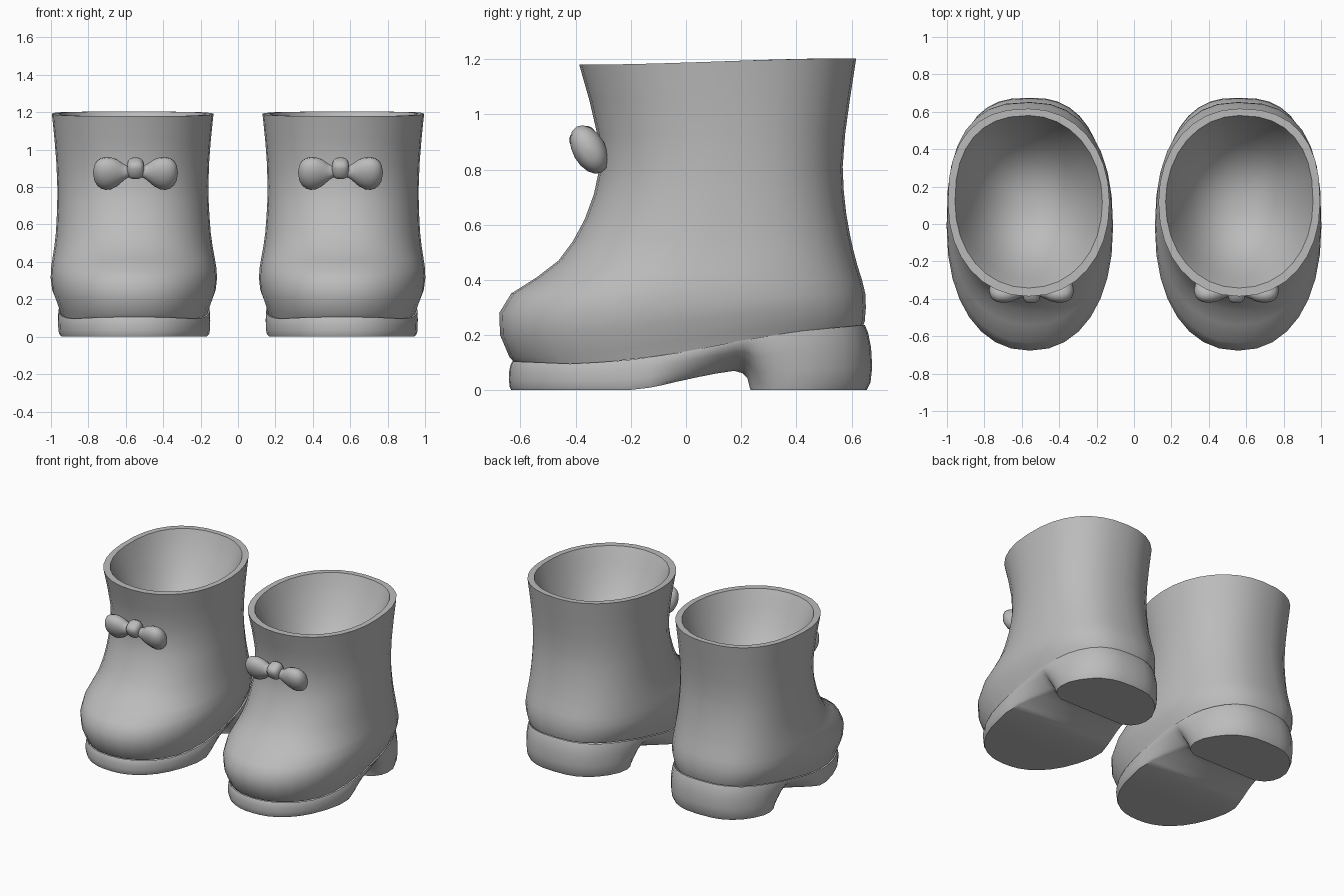
import bpy, bmesh, math
from mathutils import Vector, Matrix

if "Cube" in bpy.data.objects:
    bpy.data.objects.remove(bpy.data.objects["Cube"])

grey = bpy.data.materials.new("soft grey")
grey.diffuse_color = (0.5, 0.5, 0.5, 1)
grey.use_nodes = True
grey.node_tree.nodes["Principled BSDF"].inputs["Base Color"].default_value = grey.diffuse_color
SEG = 32
TOE, OUTER_HEEL, INNER_HEEL = 2.22, 2.75, 2.4   # plan roundness exponents


def smooth(t):
    t = min(max(t, 0), 1)
    return t * t * (3 - 2 * t)


def interp(table, v):
    for (a, p), (b, q) in zip(table, table[1:]):
        if v <= b:
            return p + (q - p) * max(0, (v - a) / (b - a))
    return table[-1][1]


def finish(bm, name, angle):
    bmesh.ops.remove_doubles(bm, verts=bm.verts, dist=1e-5)
    bmesh.ops.recalc_face_normals(bm, faces=bm.faces)
    mesh = bpy.data.meshes.new(name)
    bm.to_mesh(mesh)
    bm.free()
    mesh.materials.append(grey)
    ob = bpy.data.objects.new(name, mesh)
    bpy.context.collection.objects.link(ob)
    bpy.ops.object.select_all(action='DESELECT')
    ob.select_set(True)
    bpy.context.view_layer.objects.active = ob
    bpy.ops.object.shade_smooth_by_angle(angle=math.radians(angle))
    return ob


def bridge(bm, rings):
    for r, s in zip(rings, rings[1:]):
        n = len(r)
        for i in range(n):
            j = (i + 1) % n
            bm.faces.new((r[i], r[j], s[j], s[i]))


def plan(t, heel):
    """Half width (0..1) of the foot outline at t = 0 toe .. 1 heel."""
    k = 2 * t - 1
    n = TOE + 0.06 if k < 0 else heel
    return max(0, 1 - abs(k) ** n) ** (1 / n)


# Height of the welt line along the foot
SEAM = [(-0.64, 0.105), (-0.4, 0.095), (-0.2, 0.11), (0, 0.14),
        (0.2, 0.18), (0.4, 0.213), (0.65, 0.237)]


def make_upper(side):
    # front z, front y, back z, back y, half width
    outer = [(0.12, -0.64, 0.25, 0.648, 0.412), (0.2, -0.674, 0.3, 0.652, 0.437),
             (0.28, -0.677, 0.35, 0.65, 0.445), (0.35, -0.634, 0.4, 0.638, 0.441),
             (0.41, -0.54, 0.45, 0.622, 0.432), (0.47, -0.462, 0.51, 0.606, 0.422),
             (0.54, -0.41, 0.57, 0.593, 0.414), (0.62, -0.367, 0.64, 0.581, 0.409),
             (0.71, -0.334, 0.72, 0.572, 0.405), (0.8, -0.315, 0.81, 0.568, 0.404),
             (0.92, -0.32, 0.93, 0.577, 0.408), (1.05, -0.35, 1.06, 0.595, 0.418),
             (1.18, -0.387, 1.203, 0.617, 0.432)]
    # cuff rim, then the lining as a rounded bowl
    inner = [(1.18, -0.342, 1.203, 0.58, 0.394)]
    for c in (0.95, 0.88, 0.78, 0.65, 0.48, 0.28, 0.1):
        z = 1.19 - 0.42 * (1 - c ** 2.6)
        inner.append((z, 0.118 - 0.46 * c, z, 0.118 + 0.46 * c, 0.394 * c))
    bm = bmesh.new()
    rings = []

    def ring(fz, fy, bz, by, hw, seam=False, ease=0.0):
        out = []
        for i in range(SEG):
            a = 2 * math.pi * i / SEG
            c, s = math.cos(a), math.sin(a)
            n = TOE - 0.1 * ease if c > 0 else (OUTER_HEEL if s * side > 0 else INNER_HEEL) - 0.3 * ease
            c = math.copysign(abs(c) ** (2 / n), c)
            s = math.copysign(abs(s) ** (2 / n), s)
            t = (1 - c) / 2
            y = fy + (by - fy) * t
            z = interp(SEAM, y) if seam else fz + (bz - fz) * smooth(t)
            x = hw * s + side * (0.555 + 0.008 * smooth(z))
            out.append(bm.verts.new((x, y, z)))
        rings.append(out)

    ring(0, -0.626, 0, 0.643, 0.398, True)
    for row in outer:
        ring(*row, ease=smooth(row[0]))
    for row in inner:
        ring(*row, ease=1.2)
    bridge(bm, rings)
    bm.faces.new(rings[-1])
    return finish(bm, "boot_upper", 50)


# Underside height: flat tread, raised arch, vertical heel breast
UNDER = [(-0.2, 0), (-0.12, 0.012), (0, 0.04), (0.1, 0.06), (0.17, 0.07), (0.2, 0.062),
         (0.218, 0.045), (0.23, 0.0)]
# Narrowing under the arch and at the rounded heel corners
PINCH = [(-0.14, 1), (-0.06, 0.95), (0.02, 0.86), (0.12, 0.74), (0.2, 0.66), (0.23, 0.64),
         (0.26, 0.79), (0.3, 0.89), (0.36, 0.96), (0.43, 1)]
STATIONS = [-0.645, -0.642, -0.63, -0.605, -0.57, -0.51, -0.43, -0.33, -0.22, -0.14, -0.1, -0.04,
            0.04, 0.11, 0.17, 0.2, 0.218, 0.23, 0.243, 0.26, 0.28, 0.31, 0.36, 0.43, 0.5, 0.56,
            0.605, 0.635, 0.65, 0.655]


def make_sole(side):
    # drop from welt to ground, front y, back y, half width
    layers = [(0, -0.63, 0.648, 0.403), (0.12, -0.636, 0.66, 0.408), (0.35, -0.641, 0.671, 0.412),
              (0.65, -0.642, 0.675, 0.412), (0.88, -0.639, 0.669, 0.409), (1, -0.633, 0.655, 0.403)]
    bm = bmesh.new()
    rings = []
    y0, y1 = STATIONS[0], STATIONS[-1]
    n = len(STATIONS)
    for d, fy, by, hw in layers:
        edges = {1: [], -1: []}
        for s in STATIONS:
            u = (s - y0) / (y1 - y0)
            y = fy + (by - fy) * u
            pinch = 1 + (interp(PINCH, s) - 1) * d ** 1.4
            top = interp(SEAM, y)
            z = top + (interp(UNDER, s) - top) * d
            for m in edges:
                w = hw * pinch * plan(u, OUTER_HEEL if m == side else INNER_HEEL + 0.1)
                edges[m].append(bm.verts.new((side * 0.555 + m * w, y, z)))
        rings.append(edges[1] + edges[-1][-2:0:-1])
    bridge(bm, rings)
    # underside strips from one edge to the other
    low = rings[-1]
    for i in range(n - 1):
        quad = [low[i], low[i + 1], low[-(i + 1)], low[-i]]
        bm.faces.new(list(dict.fromkeys(quad)))
    return finish(bm, "sole_and_heel", 48)


def make_bow(side):
    # lobe sections: x, half height, half thickness, height shift
    lobe = [(0.02, 0.03, 0.03, 0.01), (0.05, 0.036, 0.035, 0.006), (0.075, 0.056, 0.043, 0.002),
            (0.1, 0.078, 0.052, 0), (0.13, 0.092, 0.058, -0.003), (0.16, 0.095, 0.06, -0.004),
            (0.185, 0.088, 0.055, -0.003), (0.206, 0.071, 0.045, -0.001),
            (0.22, 0.046, 0.028, 0), (0.226, 0.006, 0.004, 0)]
    place = Matrix.Translation((side * 0.548, -0.353, 0.876)) @ Matrix.Rotation(math.radians(29), 4, 'X')
    for m in (-1, 1):
        bm = bmesh.new()
        rings = []
        for x, h, th, dz in lobe:
            rings.append([bm.verts.new(place @ Vector((m * x, th * math.cos(a), h * math.sin(a) + dz)))
                          for a in (2 * math.pi * i / 16 for i in range(16))])
        bridge(bm, rings)
        bm.faces.new(rings[0])
        bm.faces.new(rings[-1])
        finish(bm, "bow_loop", 80)
    # knot
    bm = bmesh.new()
    bmesh.ops.create_uvsphere(bm, u_segments=16, v_segments=10, radius=1)
    for v in bm.verts:
        # squared-off ball
        c = Vector([math.copysign(abs(k) ** 0.7, k) for k in v.co])
        v.co = place @ Vector((c.x * 0.047, c.y * 0.052, c.z * 0.053 + 0.028))
    finish(bm, "bow_knot", 80)


for side in (-1, 1):
    make_upper(side)
    make_sole(side)
    make_bow(side)
